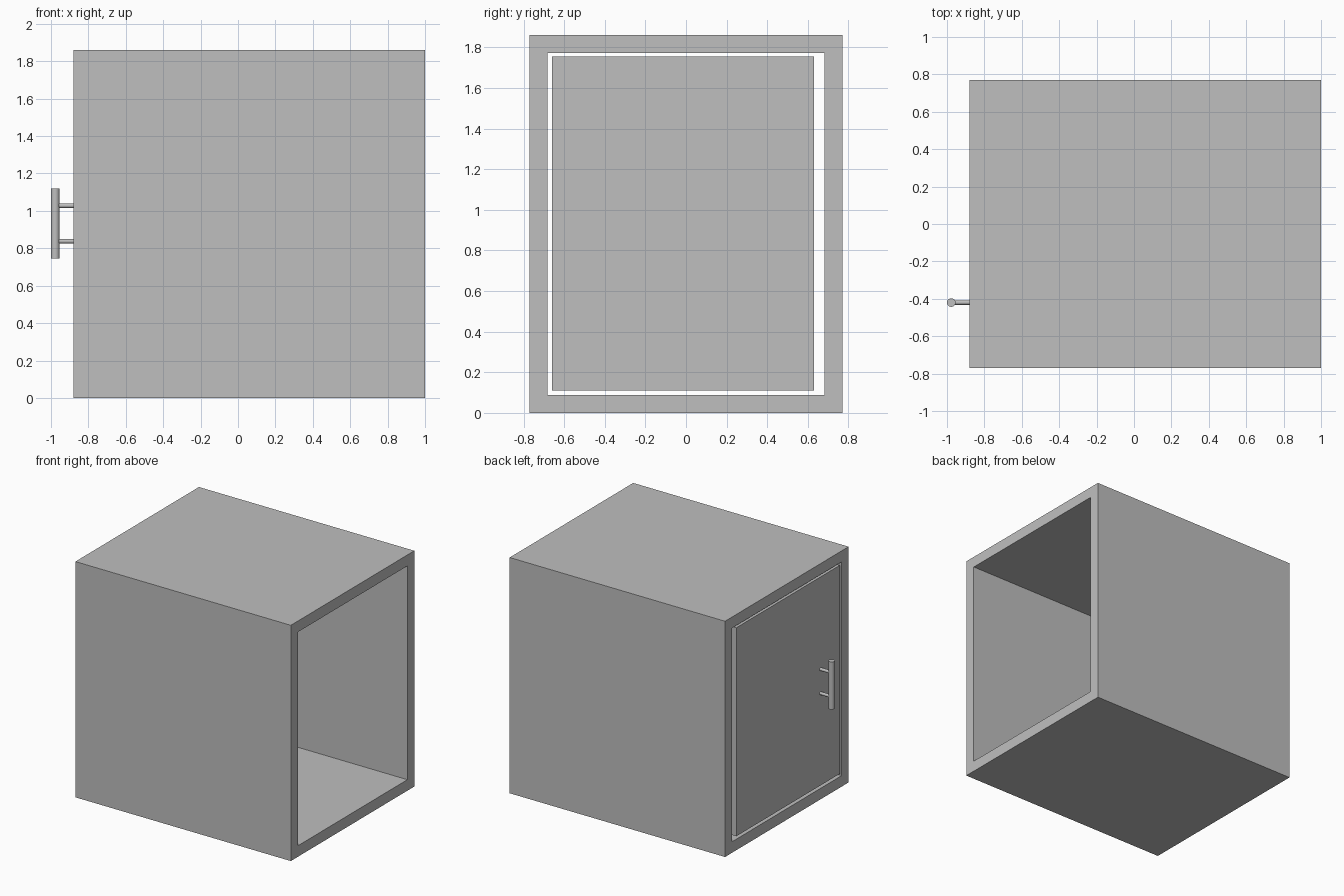
import bpy
import bmesh
from math import pi
from mathutils import Matrix, Vector

cube = bpy.data.objects.get("Cube")
if cube:
    bpy.data.objects.remove(cube, do_unlink=True)

# Single grey finish
grey = bpy.data.materials.new("plain_grey")
grey.use_nodes = True
grey.diffuse_color = (0.52, 0.52, 0.52, 1)
grey.node_tree.nodes["Principled BSDF"].inputs["Base Color"].default_value = grey.diffuse_color

FRONT_X, BACK_X = -0.88, 1.0
HALF_Y, HEIGHT = 0.77, 1.86
WALL = 0.087


def finish(name, bm):
    bmesh.ops.recalc_face_normals(bm, faces=bm.faces)
    mesh = bpy.data.meshes.new(name)
    bm.to_mesh(mesh)
    bm.free()
    mesh.materials.append(grey)
    obj = bpy.data.objects.new(name, mesh)
    bpy.context.collection.objects.link(obj)
    return obj


def box(name, low, high):
    low, high = Vector(low), Vector(high)
    bm = bmesh.new()
    bmesh.ops.create_cube(bm, size=1, matrix=Matrix.Translation((low + high) / 2)
                          @ Matrix.Diagonal((high - low).to_4d()))
    return finish(name, bm)


def rod(name, centre, radius, length, along_x=False):
    bm = bmesh.new()
    turn = Matrix.Rotation(pi / 2 if along_x else 0, 4, "Y")
    bmesh.ops.create_cone(bm, cap_ends=True, segments=32, radius1=radius, radius2=radius,
                          depth=length, matrix=Matrix.Translation(centre) @ turn)
    for face in bm.faces:
        face.smooth = len(face.verts) == 4
    for edge in bm.edges:
        edge.smooth = all(f.smooth for f in edge.link_faces)
    return finish(name, bm)


# Open-ended cabinet shell: rectangular rings joined end to end
def rectangle(x, inset):
    y, low, high = HALF_Y - inset, inset, HEIGHT - inset
    return [(x, -y, low), (x, y, low), (x, y, high), (x, -y, high)]


bm = bmesh.new()
loops = [[bm.verts.new(p) for p in rectangle(x, inset)]
         for x, inset in ((FRONT_X, 0), (BACK_X, 0), (BACK_X, WALL), (FRONT_X, WALL))]
for i, loop in enumerate(loops):
    following = loops[(i + 1) % 4]
    for j in range(4):
        k = (j + 1) % 4
        bm.faces.new((loop[j], loop[k], following[k], following[j]))
finish("cabinet_shell", bm)

# Door set flush in one open end
box("door", (FRONT_X, -0.66, 0.11), (FRONT_X + WALL, 0.63, 1.755))

# Bar handle on two posts
HANDLE_Y, BAR_X = -0.42, -0.977
rod("handle_bar", (BAR_X, HANDLE_Y, 0.933), 0.023, 0.375)
for name, z in (("lower_handle_post", 0.838), ("upper_handle_post", 1.028)):
    rod(name, ((BAR_X + FRONT_X) / 2, HANDLE_Y, z), 0.012, FRONT_X - BAR_X, along_x=True)
